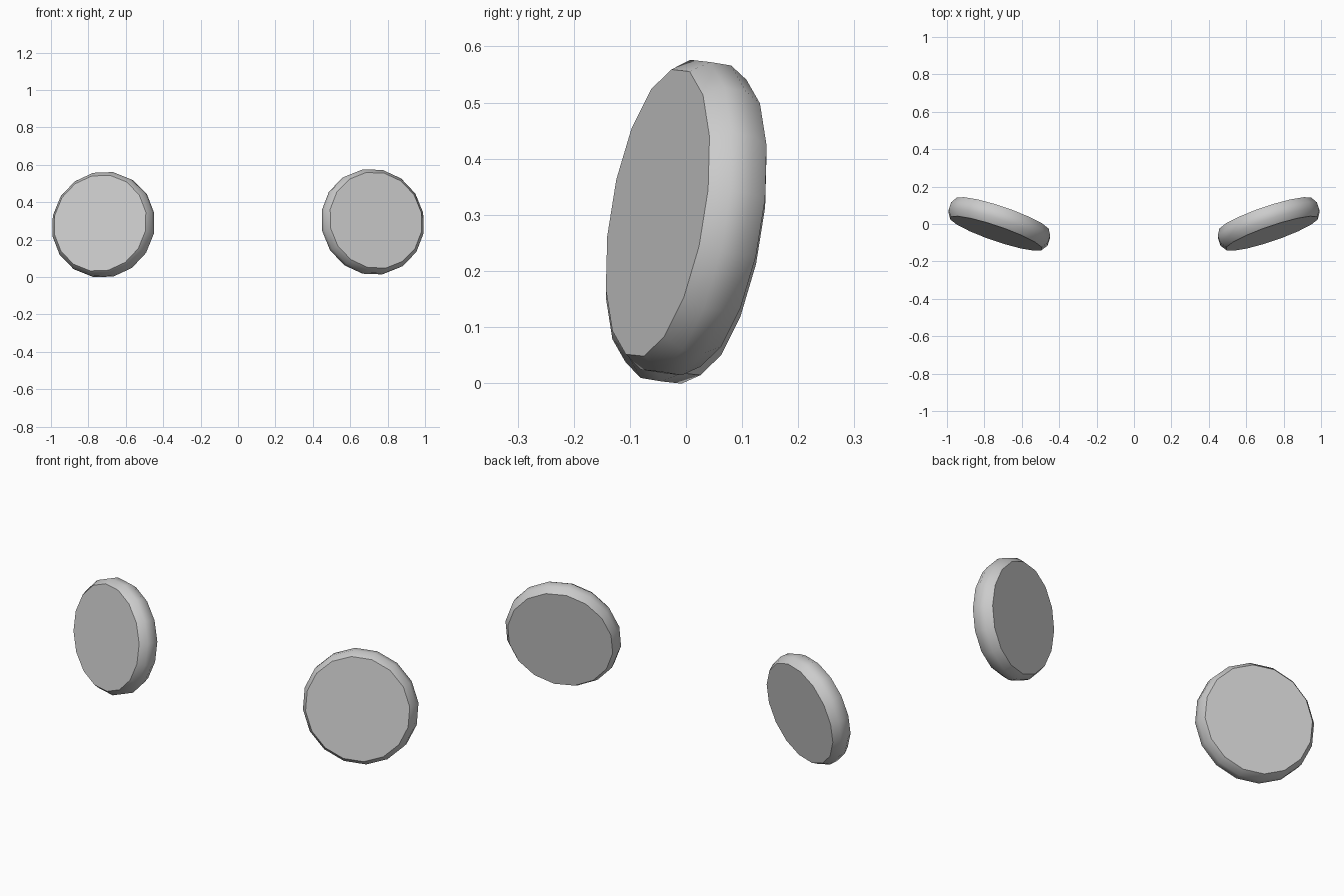
import bpy, bmesh, math
from mathutils import Matrix, Vector

if "Cube" in bpy.data.objects:
    bpy.data.objects.remove(bpy.data.objects["Cube"])

SIDES = 16
# axial position, radius of each ring of the rounded rim (front to back)
PROFILE = [(-0.054, 0.262), (-0.02, 0.285), (0.02, 0.285), (0.054, 0.264)]


def disc(name, centre, normal, roll):
    """Flat-faced disc with a rounded rim, front face looking along normal."""
    bm = bmesh.new()
    n = Vector(normal).normalized()
    up = (Vector((0, 0, 1)) - n * n.z).normalized()
    side = up.cross(n)
    c = Vector(centre)
    rings = []
    for depth, radius in PROFILE:
        ring = []
        for i in range(SIDES):
            a = 2 * math.pi * (i + 0.5) / SIDES + roll
            ring.append(bm.verts.new(c - n * depth + (side * math.cos(a) + up * math.sin(a)) * radius))
        rings.append(ring)
    for a, b in zip(rings, rings[1:]):
        for i in range(SIDES):
            j = (i + 1) % SIDES
            bm.faces.new((a[i], a[j], b[j], b[i]))
    bm.faces.new(rings[0])
    bm.faces.new(rings[-1])
    bmesh.ops.recalc_face_normals(bm, faces=bm.faces)
    # smooth rim, crisp edges around both flat faces
    for f in bm.faces:
        f.smooth = len(f.verts) == 4
    for e in bm.edges:
        e.smooth = not any(len(f.verts) > 4 for f in e.link_faces)
    me = bpy.data.meshes.new(name)
    bm.to_mesh(me)
    bm.free()
    ob = bpy.data.objects.new(name, me)
    bpy.context.collection.objects.link(ob)


# pair of discs turned outwards and slightly upwards
disc("left_disc", (-0.72, 0, 0.28), (-0.32, -0.935, 0.155), math.radians(2))
disc("right_disc", (0.72, 0, 0.295), (0.32, -0.935, 0.155), math.radians(-2))
